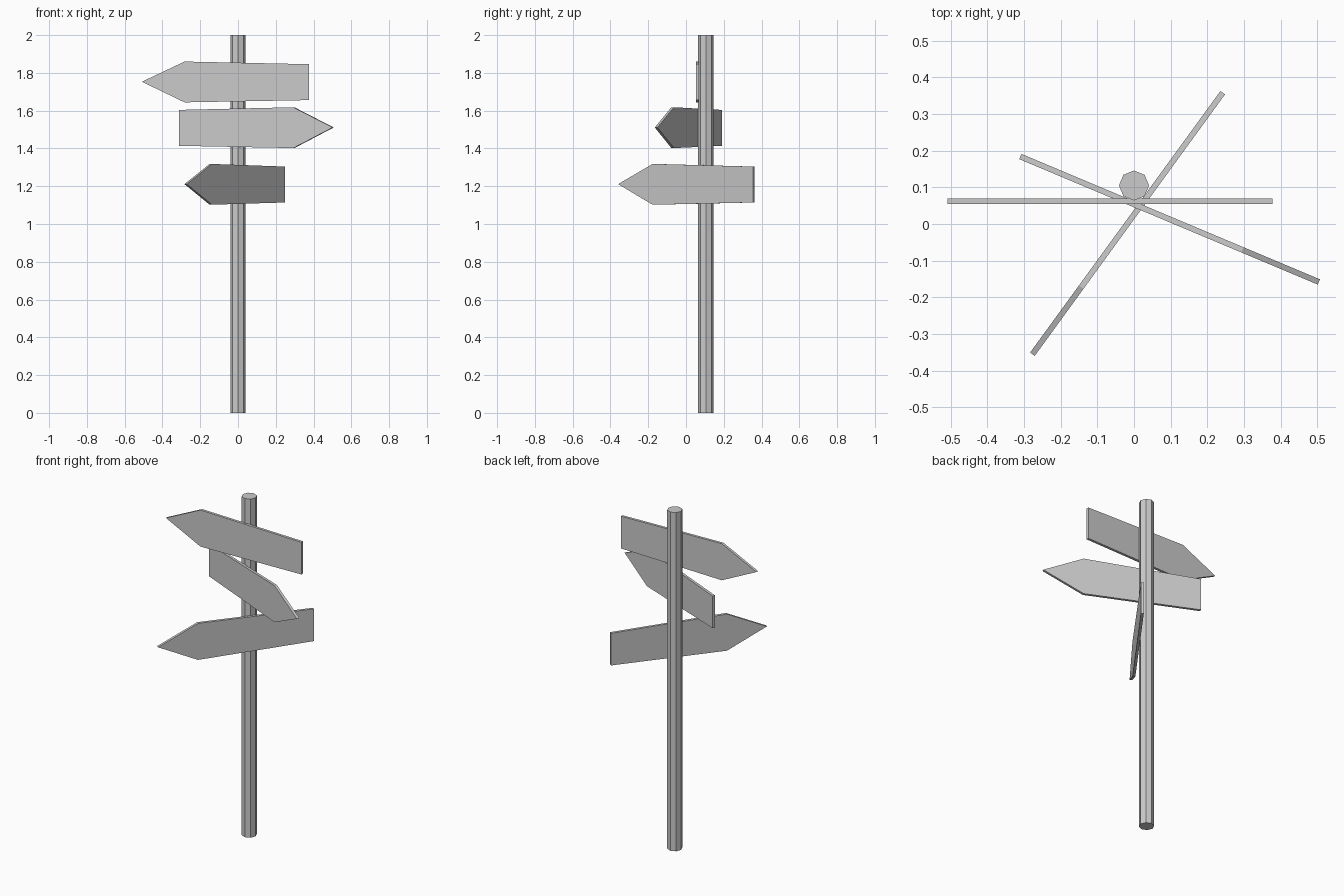
import bpy, bmesh
from mathutils import Vector

if "Cube" in bpy.data.objects:
    bpy.data.objects.remove(bpy.data.objects["Cube"])

THICK = 0.0155


def make_object(name, bm):
    bmesh.ops.recalc_face_normals(bm, faces=bm.faces)
    mesh = bpy.data.meshes.new(name)
    bm.to_mesh(mesh)
    bm.free()
    obj = bpy.data.objects.new(name, mesh)
    bpy.context.collection.objects.link(obj)
    return obj


def arrow_board(name, tail, tip, z):
    """Arrow-shaped plank running from tail to tip (x, y) at height z."""
    a, b = Vector((*tail, z)), Vector((*tip, z))
    along = (b - a).normalized()
    length = (b - a).length
    side = Vector((-along.y, along.x, 0))
    shoulder = length - 0.226
    outline = [(0, -0.097), (shoulder, -0.109), (length, 0.0),
               (shoulder, 0.107), (0, 0.093)]
    bm = bmesh.new()
    verts = [bm.verts.new(a + along * s + Vector((0, 0, h)) - side * THICK / 2)
             for s, h in outline]
    face = bm.faces.new(verts)
    ext = bmesh.ops.extrude_face_region(bm, geom=[face], use_keep_orig=True)
    moved = [g for g in ext["geom"] if isinstance(g, bmesh.types.BMVert)]
    bmesh.ops.translate(bm, vec=side * THICK, verts=moved)
    return make_object(name, bm)


# Octagonal pole
bpy.ops.mesh.primitive_cylinder_add(vertices=8, radius=0.041, depth=2,
                                    location=(0, 0.105, 1))
bpy.context.object.name = "pole"

# Three direction boards
arrow_board("upper_board", (0.377, 0.062), (-0.509, 0.062), 1.753)
arrow_board("middle_board", (-0.310, 0.184), (0.504, -0.158), 1.511)
arrow_board("lower_board", (0.242, 0.358), (-0.277, -0.355), 1.211)
